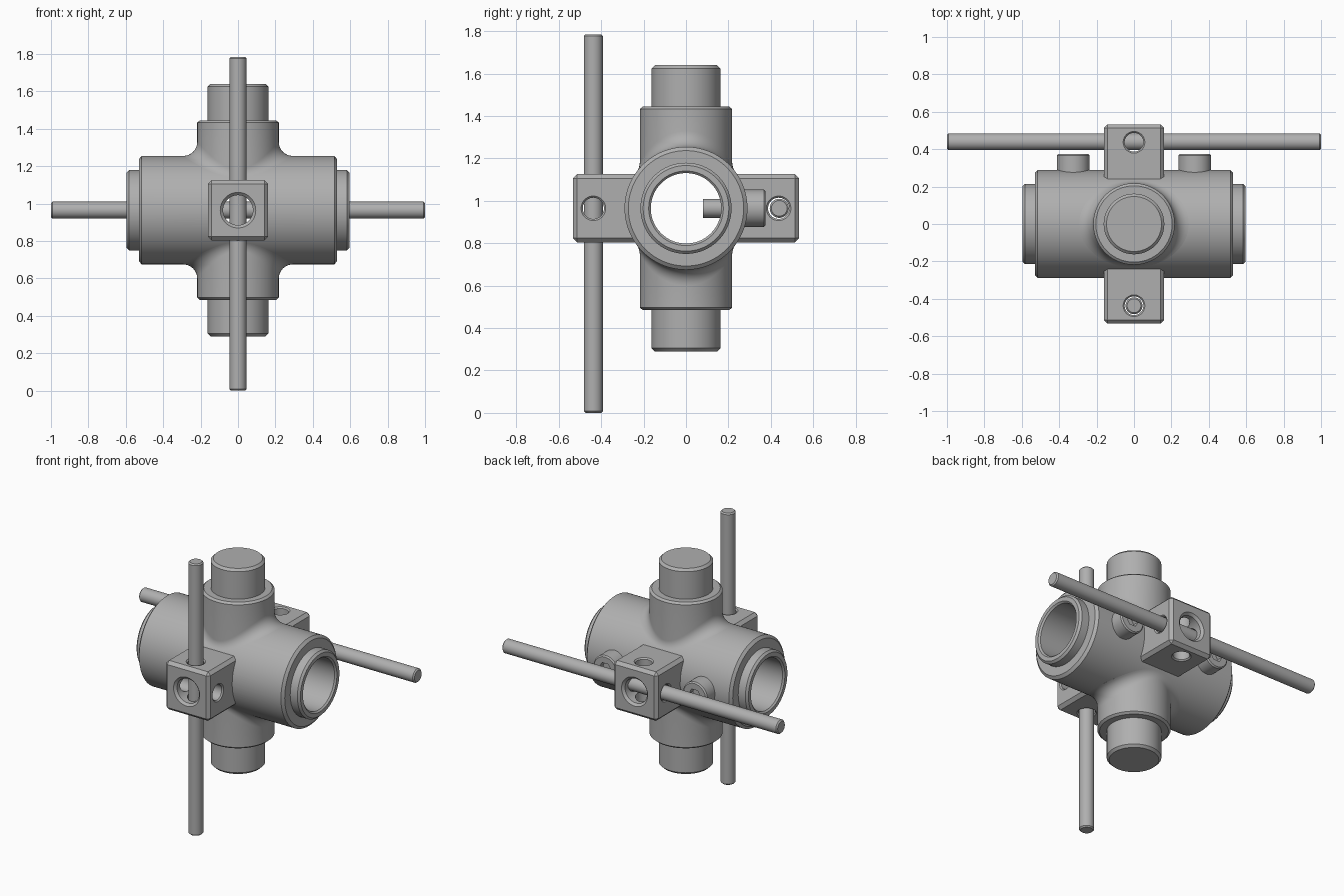
import bpy, bmesh
from math import pi, cos, sin, sqrt
from mathutils import Matrix, Vector

if "Cube" in bpy.data.objects:
    bpy.data.objects.remove(bpy.data.objects["Cube"], do_unlink=True)

HUB = Vector((0, 0, 0.965))      # centre of the crossing tubes
SEG = 96
TUBE_R, ARM_R, FILLET = 0.29, 0.218, 0.075

steel = bpy.data.materials.new("grey steel")
steel.use_nodes = True
steel.diffuse_color = (0.43, 0.43, 0.43, 1)
steel.node_tree.nodes["Principled BSDF"].inputs["Base Color"].default_value = (0.43, 0.43, 0.43, 1)

AXES = {
    "x": Matrix.Rotation(pi / 2, 4, "Y"),
    "-x": Matrix.Rotation(-pi / 2, 4, "Y"),
    "y": Matrix.Rotation(-pi / 2, 4, "X"),
    "-y": Matrix.Rotation(pi / 2, 4, "X"),
    "z": Matrix.Identity(4),
    "-z": Matrix.Rotation(pi, 4, "X"),
}


def make_object(name, bm, matrix):
    bmesh.ops.transform(bm, matrix=matrix, verts=bm.verts)
    bmesh.ops.recalc_face_normals(bm, faces=bm.faces)
    mesh = bpy.data.meshes.new(name)
    bm.to_mesh(mesh)
    bm.free()
    obj = bpy.data.objects.new(name, mesh)
    bpy.context.collection.objects.link(obj)
    return obj


def loft(name, rings, matrix, loop=False, cap_start=True):
    """Skin a list of point rings; loop joins the last ring to the first."""
    bm = bmesh.new()
    rows = [[bm.verts.new(p) for p in ring] for ring in rings]
    pairs = list(zip(rows, rows[1:]))
    if loop:
        pairs.append((rows[-1], rows[0]))
    n = len(rows[0])
    for a, b in pairs:
        for i in range(n):
            j = (i + 1) % n
            bm.faces.new((a[i], a[j], b[j], b[i]))
    if not loop:
        bm.faces.new(rows[-1])
        if cap_start:
            bm.faces.new(rows[0][::-1])
    return make_object(name, bm, matrix)


def circle(r, h, n=SEG):
    return [Vector((r * cos(2 * pi * i / n), r * sin(2 * pi * i / n), h)) for i in range(n)]


def lathe(name, profile, axis, centre=HUB, n=SEG, loop=False):
    """Turn (radius, height) points around an axis through centre."""
    return loft(name, [circle(r, h, n) for r, h in profile],
                Matrix.Translation(centre) @ AXES[axis], loop)


def cut(obj, cutters):
    bpy.context.view_layer.objects.active = obj
    for cutter in cutters:
        cutter.hide_render = True
        mod = obj.modifiers.new("cut", "BOOLEAN")
        mod.operation = "DIFFERENCE"
        mod.solver = "EXACT"
        mod.object = cutter
        bpy.ops.object.modifier_apply(modifier=mod.name)
        bpy.data.objects.remove(cutter, do_unlink=True)


def finish(obj):
    obj.data.materials.clear()
    obj.data.materials.append(steel)
    for poly in obj.data.polygons:
        poly.material_index = 0
    bpy.ops.object.select_all(action="DESELECT")
    obj.select_set(True)
    bpy.context.view_layer.objects.active = obj
    bpy.ops.object.shade_smooth_by_angle(angle=pi / 6)


# Horizontal tube with stepped ends and an open bore
half = [(0.29, 0.515), (0.272, 0.53), (0.215, 0.53), (0.215, 0.582),
        (0.202, 0.595), (0.176, 0.595), (0.166, 0.585)]
tube = lathe("main_tube", half + [(r, -h) for r, h in half[::-1]], "x", n=128, loop=True)
cut(tube, [lathe("cross_hole", [(0.08, -0.5), (0.08, 0.5)], "y", n=48)])
finish(tube)

# Vertical arms, blended into the tube by a rolling-ball fillet
def fillet_ring(step):
    ring = []
    for i in range(SEG):
        t = 2 * pi * i / SEG
        out = ARM_R + FILLET
        c = Vector((out * cos(t), out * sin(t), 0))
        c.z = sqrt((TUBE_R + FILLET) ** 2 - c.y ** 2)
        k = TUBE_R / (TUBE_R + FILLET)
        if step is None:                       # hidden rim inside the tube wall
            ring.append(Vector((c.x, c.y * k * 0.8, c.z * k * 0.8)))
            continue
        low = (Vector((c.x, c.y * k, c.z * k)) - c).normalized()
        high = Vector((-cos(t), -sin(t), 0))
        ring.append(c + FILLET * low.slerp(high, step))
    return ring


arm_top = [(0.218, 0.468), (0.204, 0.48), (0.162, 0.48), (0.162, 0.66), (0.147, 0.675)]
for axis, label in (("z", "upper"), ("-z", "lower")):
    rings = [fillet_ring(None)] + [fillet_ring(i / 8) for i in range(9)]
    rings += [circle(r, h) for r, h in arm_top]
    finish(loft(label + "_arm", rings, Matrix.Translation(HUB) @ AXES[axis], cap_start=False))

# Clamp blocks with three crossing, countersunk holes
def clamp_block(name, side):
    near, far = 0.2, 0.533
    centre = HUB + Vector((0, side * (near + far) / 2, 0))
    bm = bmesh.new()
    bmesh.ops.create_cube(bm, size=1, matrix=Matrix.Diagonal((0.322, far - near, 0.322, 1)))
    bmesh.ops.bevel(bm, geom=bm.edges[:], offset=0.02, segments=1, affect="EDGES")
    block = make_object(name, bm, Matrix.Translation(centre))
    hole = HUB + Vector((0, side * 0.437, 0))
    small = [(0.07, -0.173), (0.05, -0.153), (0.05, 0.153), (0.07, 0.173)]
    big = [(0.08, 0.1), (0.08, 0.518), (0.105, 0.543)]
    cut(block, [lathe("hole", big, "y" if side > 0 else "-y", n=48),
                lathe("hole", small, "x", hole, 48),
                lathe("hole", small, "z", hole, 48)])
    finish(block)


clamp_block("front_clamp_block", -1)
clamp_block("back_clamp_block", 1)

# Long rods through the blocks
def rod(name, length, axis, centre):
    h = length / 2
    finish(lathe(name, [(0.037, -h), (0.045, 0.008 - h), (0.045, h - 0.008), (0.037, h)],
                 axis, centre, 48))


rod("vertical_rod", 1.785, "z", Vector((0, -0.437, 0.8925)))
rod("horizontal_rod", 2.0, "x", Vector((0, 0.44, 0.965)))

# Socket-head screws entering the bore from the back
for x, label in ((-0.325, "right"), (0.325, "left")):
    spot = HUB + Vector((x, 0, 0))
    screw = lathe(label + "_screw", [(0.045, 0.08), (0.045, 0.26), (0.088, 0.26),
                                     (0.088, 0.367), (0.08, 0.375)], "y", spot, 48)
    cut(screw, [lathe("socket", [(0.045, 0.33), (0.045, 0.4)], "y", spot, 6)])
    finish(screw)
